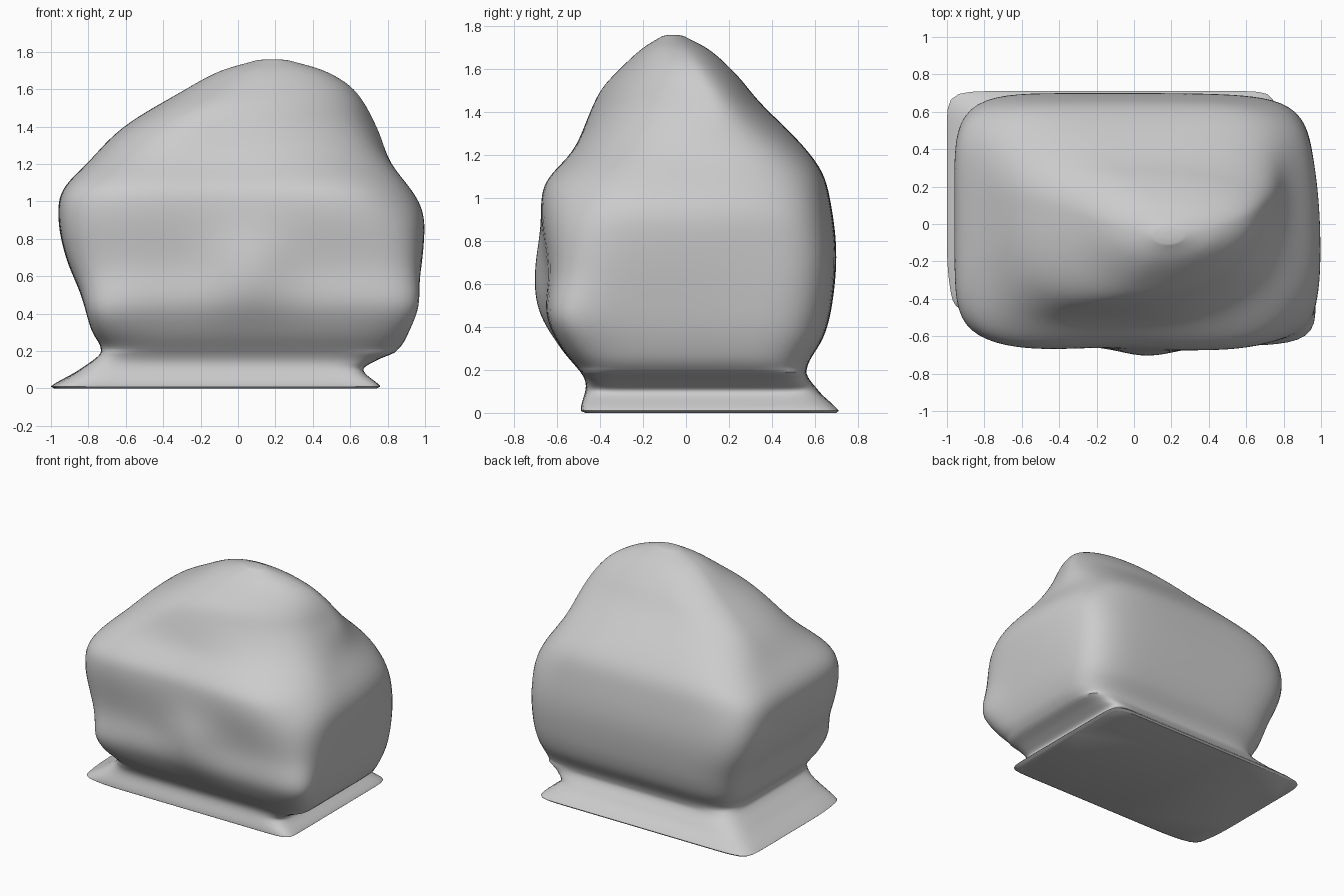
import bpy
import bmesh
from math import sin, cos, pi, exp
from mathutils import Vector

old = bpy.data.objects.get("Cube")
if old:
    bpy.data.objects.remove(old, do_unlink=True)

HEIGHT = 1.755
RINGS = 140
SEGMENTS = 144

# Side profiles: height, then position of that side
left_side = [(0, -.98), (.012, -1), (.1, -.85), (.2, -.73), (.3, -.78), (.5, -.84), (.7, -.92),
             (.9, -.96), (1.06, -.94), (1.2, -.81), (1.4, -.61), (1.6, -.28), (1.7, -.09), (1.755, .1)]
right_side = [(0, .74), (.012, .76), (.1, .67), (.15, .74), (.2, .85), (.3, .91), (.48, .955),
              (.86, 1), (1, .97), (1.2, .83), (1.4, .75), (1.6, .62), (1.7, .46), (1.755, .27)]
front_side = [(0, -.47), (.012, -.49), (.15, -.47), (.3, -.58), (.45, -.65), (.65, -.645),
              (1.05, -.67), (1.23, -.53), (1.5, -.4), (1.6, -.31), (1.7, -.2), (1.755, -.11)]
back_side = [(0, .7), (.012, .71), (.1, .62), (.2, .56), (.35, .64), (.5, .68), (.75, .7), (1, .67),
             (1.13, .63), (1.26, .53), (1.45, .34), (1.57, .24), (1.69, .11), (1.755, -.01)]

# Where the outline is widest, and how square its corners are
middle_x = [(0, 0), (1, 0), (1.4, -.12), (1.6, .04), (1.755, .18)]
middle_y = [(0, 0), (1, 0), (1.4, .1), (1.6, .04), (1.755, -.06)]
squareness = [(0, 18), (.12, 11), (.3, 7), (.8, 8), (1.1, 5.5), (1.3, 3.2), (1.5, 2.4), (1.755, 2)]
front_left_squareness = [(0, 18), (.12, 11), (.3, 9), (.8, 7), (1.05, 4.5), (1.25, 2.7), (1.5, 2.1), (1.755, 2)]


def slope(points, i):
    a, b = points[max(i - 1, 0)], points[min(i + 1, len(points) - 1)]
    return (b[1] - a[1]) / (b[0] - a[0])


def smooth(points, z):
    """Smooth curve through profile points."""
    i = 0
    while i < len(points) - 2 and z > points[i + 1][0]:
        i += 1
    (z0, v0), (z1, v1) = points[i], points[i + 1]
    d = z1 - z0
    t = min(max((z - z0) / d, 0), 1)
    return (v0 * (1 + 2 * t) * (1 - t) ** 2 + v1 * t * t * (3 - 2 * t)
            + d * t * (1 - t) * (slope(points, i) * (1 - t) - slope(points, i + 1) * t))


def outline_point(z, angle):
    """Point on the squarish outline at one height."""
    cx, cy = smooth(middle_x, z), smooth(middle_y, z)
    c, s = cos(angle), sin(angle)
    n = smooth(front_left_squareness if c > 0 and s < 0 else squareness, z)
    side_x = smooth(right_side if c > 0 else left_side, z)
    side_y = smooth(back_side if s > 0 else front_side, z)
    r = (abs(c) ** n + abs(s) ** n) ** (-1 / n)
    return Vector((cx + abs(c) * r * (side_x - cx), cy + abs(s) * r * (side_y - cy), z))


# Soft lumps and hollows: centre, radius, push
lumps = [
    (Vector((.07, -.65, .64)), .2, Vector((0, -.07, 0))),
    (Vector((-.1, -.6, 1.0)), .3, Vector((0, .02, 0))),
    (Vector((.75, -.05, 1.35)), .16, Vector((-.02, .01, 0))),
    (Vector((.95, -.6, .42)), .17, Vector((.06, -.03, 0))),
    (Vector((.95, -.62, 1.0)), .25, Vector((-.04, .04, 0))),
    (Vector((.95, .65, .95)), .4, Vector((-.07, -.03, 0))),
    (Vector((-.93, -.63, .85)), .3, Vector((.01, .03, 0))),
    (Vector((-.74, -.6, .37)), .16, Vector((-.04, -.05, 0))),
    (Vector((-1, -.5, 0)), .2, Vector((.03, .02, 0))),
]


def sculpt(p):
    return sum((push * exp(-((p - centre).length / radius) ** 2)
                for centre, radius, push in lumps), p.copy())


# Boulder: loft of outlines, closed at both ends
bm = bmesh.new()
rings = []
for i in range(RINGS + 1):
    z = HEIGHT * (1 - cos(pi * i / RINGS)) / 2
    rings.append([bm.verts.new(sculpt(outline_point(z, 2 * pi * (k + .5) / SEGMENTS)))
                  for k in range(SEGMENTS)])

# Summit: rings shrinking to a low dome
top = rings[-1]
centre = sum((v.co for v in top), Vector()) / SEGMENTS
for scale in (.8, .6, .4, .2):
    rise = Vector((0, 0, .006 * (1 - scale ** 2)))
    rings.append([bm.verts.new(centre.lerp(v.co, scale) + rise) for v in top])

for low, high in zip(rings, rings[1:]):
    for k in range(SEGMENTS):
        m = (k + 1) % SEGMENTS
        bm.faces.new((low[k], low[m], high[m], high[k]))
bm.faces.new(rings[0][::-1])
bm.faces.new(rings[-1])

# Even out the body, leaving the foot crisp
body = [v for v in bm.verts if v.co.z > .2]
for _ in range(12):
    bmesh.ops.smooth_vert(bm, verts=body, factor=.5,
                          use_axis_x=True, use_axis_y=True, use_axis_z=True)
bmesh.ops.recalc_face_normals(bm, faces=bm.faces[:])

mesh = bpy.data.meshes.new("boulder")
bm.to_mesh(mesh)
bm.free()
boulder = bpy.data.objects.new("boulder", mesh)
bpy.context.collection.objects.link(boulder)

# Stone grey
stone = bpy.data.materials.new("stone_grey")
stone.use_nodes = True
grey = (.6, .6, .6, 1)
stone.diffuse_color = grey
stone.node_tree.nodes["Principled BSDF"].inputs["Base Color"].default_value = grey
mesh.materials.append(stone)

bpy.context.view_layer.objects.active = boulder
boulder.select_set(True)
bpy.ops.object.shade_smooth_by_angle(angle=pi / 4)
